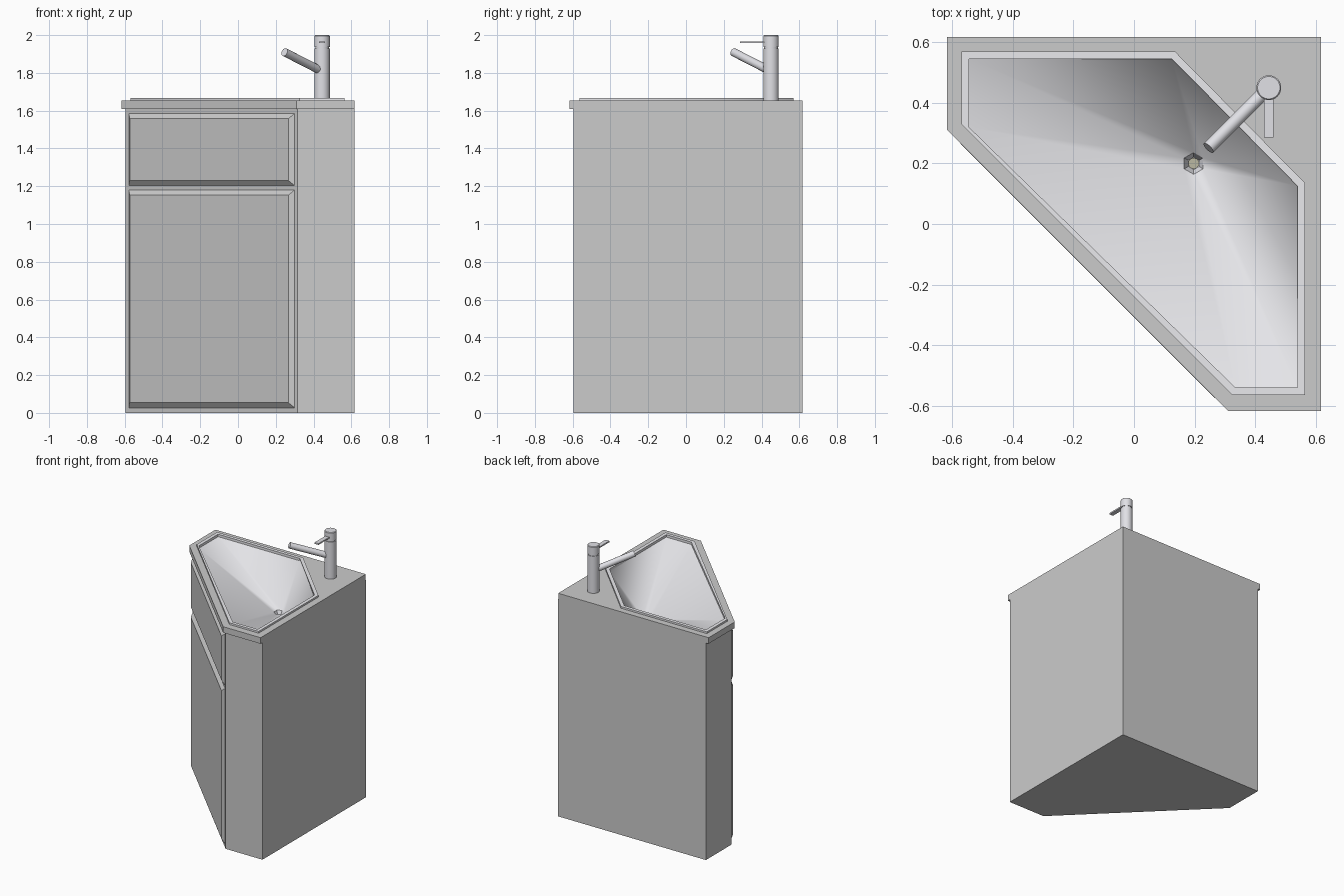
import bpy, bmesh
from math import radians, cos, sin, sqrt
from mathutils import Vector

if "Cube" in bpy.data.objects:
    bpy.data.objects.remove(bpy.data.objects["Cube"])


def material(name, rgb):
    m = bpy.data.materials.new(name)
    m.diffuse_color = (*rgb, 1)
    m.use_nodes = True
    m.node_tree.nodes["Principled BSDF"].inputs["Base Color"].default_value = m.diffuse_color
    return m


CERAMIC = material("ceramic", (0.82, 0.82, 0.85))
CHROME = material("chrome", (0.75, 0.75, 0.79))
BRASS = material("brass", (0.5, 0.48, 0.36))


def finish(bm, name, mat=None, smooth=None):
    bmesh.ops.recalc_face_normals(bm, faces=bm.faces)
    me = bpy.data.meshes.new(name)
    bm.to_mesh(me)
    bm.free()
    ob = bpy.data.objects.new(name, me)
    bpy.context.collection.objects.link(ob)
    if mat:
        me.materials.append(mat)
    if smooth:
        bpy.ops.object.select_all(action='DESELECT')
        ob.select_set(True)
        bpy.context.view_layer.objects.active = ob
        bpy.ops.object.shade_smooth_by_angle(angle=radians(smooth))
    return ob


def loft(name, rings, start=False, end=False, closed=False, mat=None, smooth=None):
    """Skin a list of equal-length rings, with optional caps."""
    bm = bmesh.new()
    vs = [[bm.verts.new(p) for p in r] for r in rings]
    n = len(vs[0])
    for a, b in list(zip(vs, vs[1:])) + ([(vs[-1], vs[0])] if closed else []):
        for i in range(n):
            j = (i + 1) % n
            bm.faces.new((a[i], a[j], b[j], b[i]))
    if start:
        bm.faces.new(vs[0])
    if end:
        bm.faces.new(vs[-1])
    return finish(bm, name, mat, smooth)


def flat(points, z):
    return [(x, y, z) for x, y in points]


def tube(name, a, b, r, mat, sides=32, bevel=0.0):
    """Capped cylinder from a to b, with an optional chamfer on the far end."""
    a, b = Vector(a), Vector(b)
    d = (b - a).normalized()
    q = d.to_track_quat('Z', 'Y')

    def ring(c, rad):
        return [c + q @ Vector((rad * cos(radians(360 * i / sides)),
                                rad * sin(radians(360 * i / sides)), 0)) for i in range(sides)]
    rings = [ring(a, r), ring(b - d * bevel, r)]
    if bevel:
        rings.append(ring(b, r - bevel))
    return loft(name, rings, True, True, mat=mat, smooth=40)


# Corner cabinet, open under the counter
body = [(-.595, .617), (.617, .617), (.617, -.595), (.315, -.595), (-.595, .315)]
loft("cabinet_body", [flat(body, 0), flat(body, 1.61)], start=True)


# Raised drawer front and door on the diagonal face
def panel(name, z0, z1, depth=0.02, inset=0.027):
    out = Vector((-1, -1, 0)) / sqrt(2)

    def quad(ins, off):
        x0, x1 = -.578 + ins / sqrt(2), .30 - ins / sqrt(2)
        return [Vector((x, -.28 - x, z)) + out * off for x, z in
                ((x0, z0 + ins), (x1, z0 + ins), (x1, z1 - ins), (x0, z1 - ins))]
    loft(name, [quad(0, 0), quad(inset, depth)], True, True)


panel("door", .027, 1.18)
panel("drawer_front", 1.203, 1.585)

# Six-sided basin outlines
outer = [(-.57, .57), (.135, .57), (.565, .135), (.565, -.565), (.325, -.565), (-.57, .33)]
inner = [(-.545, .545), (.125, .545), (.54, .125), (.54, -.54), (.335, -.54), (-.545, .32)]

# Countertop ring with basin opening (the back corner is doubled into a tiny edge)
top = [(-.617, .617), (.616, .617), (.617, .616), (.617, -.617), (.31, -.617), (-.617, .31)]
loft("countertop", [flat(outer, 1.61), flat(top, 1.61), flat(top, 1.655), flat(outer, 1.655)],
     closed=True)


# Basin: raised rim sloping down to a hexagonal drain
def hexagon(r):
    return [(.197 + r * cos(radians(150 - 60 * i)), .2 + r * sin(radians(150 - 60 * i)))
            for i in range(6)]


loft("basin", [flat(outer, 1.655), flat(outer, 1.668), flat(inner, 1.668), flat(inner, 1.65),
               flat(hexagon(.036), 1.42)], mat=CERAMIC, smooth=45)
loft("drain", [flat(hexagon(.036), 1.42), flat(hexagon(.02), 1.39)], mat=CHROME)
tube("drain_plug", (.197, .2, 1.375), (.197, .2, 1.395), .018, BRASS, 16)

# Mixer tap: post, turning cap, angled spout and lever
X, Y = .445, .45
tube("tap_post", (X, Y, 1.655), (X, Y, 1.93), .041, CHROME)
tube("tap_neck", (X, Y, 1.925), (X, Y, 1.945), .036, CHROME)
tube("tap_cap", (X, Y, 1.938), (X, Y, 2.0), .041, CHROME, bevel=.004)
tube("tap_spout", (X, Y, 1.808), (.246, .251, 1.91), .022, CHROME, 24)
lever = [(X - .016, Y), (X + .016, Y), (X + .016, .285), (X - .016, .285)]
loft("tap_lever", [flat(lever, 1.957), flat(lever, 1.967)], True, True, mat=CHROME)
